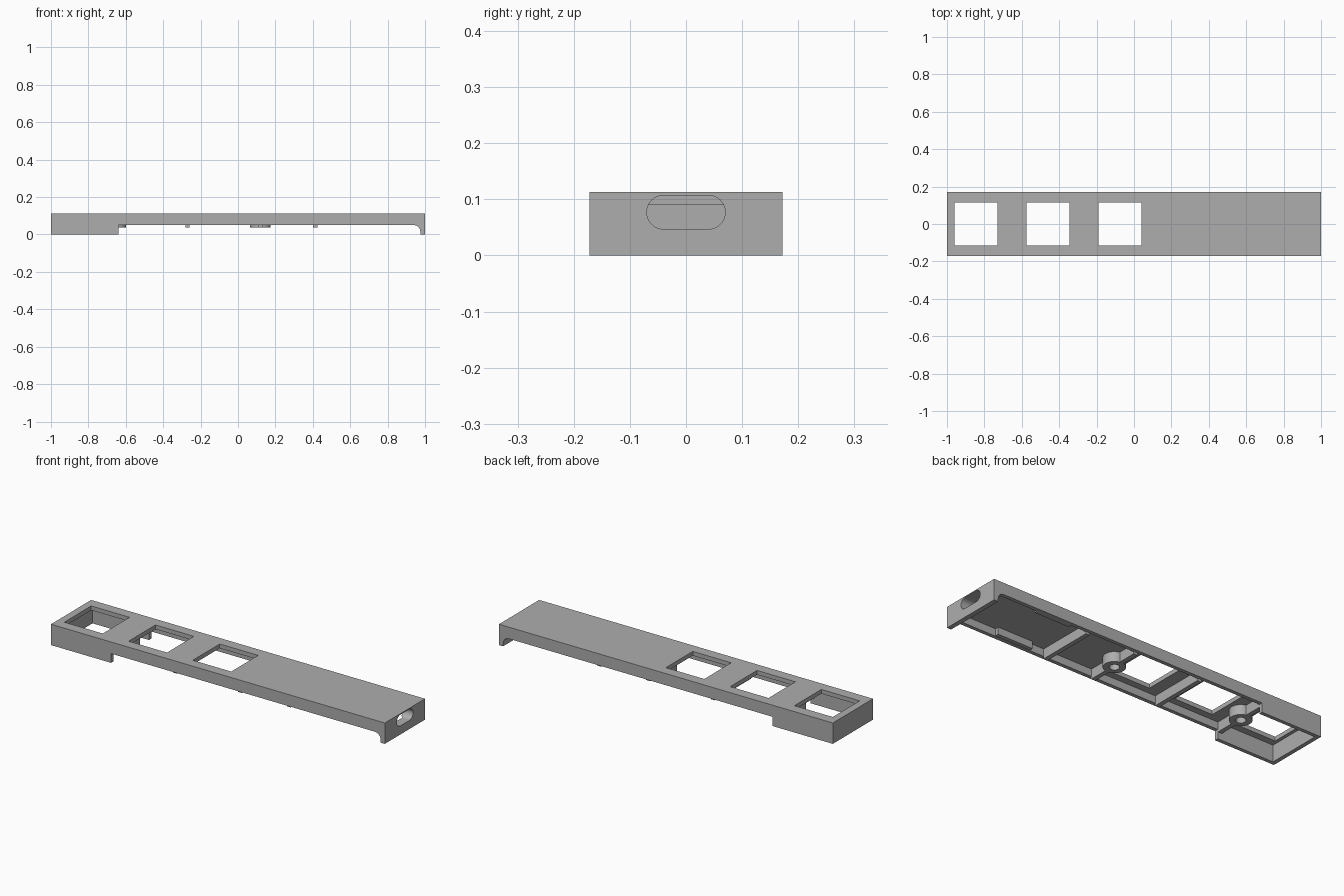
import bpy, bmesh, math
from mathutils import Vector

if "Cube" in bpy.data.objects:
    bpy.data.objects.remove(bpy.data.objects["Cube"])

GREY = bpy.data.materials.new("grey plastic")
GREY.diffuse_color = (0.42, 0.42, 0.42, 1)
GREY.use_nodes = True
GREY.node_tree.nodes["Principled BSDF"].inputs["Base Color"].default_value = GREY.diffuse_color

HALF_W, INNER_W = 0.172, 0.152      # outer and inner half width
TOP, CEILING = 0.113, 0.09          # plate top and underside
RIB_Z = 0.037                       # bottom of ribs and bosses


def extrude(name, points, direction):
    """Closed prism from a planar loop of points."""
    bm = bmesh.new()
    face = bm.faces.new([bm.verts.new(p) for p in points])
    res = bmesh.ops.extrude_face_region(bm, geom=[face])
    moved = [v for v in res["geom"] if isinstance(v, bmesh.types.BMVert)]
    bmesh.ops.translate(bm, vec=Vector(direction), verts=moved)
    bmesh.ops.recalc_face_normals(bm, faces=bm.faces)
    mesh = bpy.data.meshes.new(name)
    bm.to_mesh(mesh)
    bm.free()
    ob = bpy.data.objects.new(name, mesh)
    ob.data.materials.append(GREY)
    bpy.context.collection.objects.link(ob)
    return ob


def box(name, x0, x1, y0, y1, z0, z1):
    pts = [(x0, y0, z0), (x1, y0, z0), (x1, y1, z0), (x0, y1, z0)]
    return extrude(name, pts, (0, 0, z1 - z0))


def cylinder(name, x, r, z0, z1, n=40):
    pts = [(x + r * math.cos(2 * math.pi * i / n),
            r * math.sin(2 * math.pi * i / n), z0) for i in range(n)]
    return extrude(name, pts, (0, 0, z1 - z0))


def cut(ob, cutter):
    mod = ob.modifiers.new("cut", "BOOLEAN")
    mod.operation, mod.solver, mod.object = "DIFFERENCE", "EXACT", cutter
    bpy.context.view_layer.objects.active = ob
    bpy.ops.object.modifier_apply(modifier=mod.name)
    bpy.data.objects.remove(cutter)


def smooth(ob):
    bpy.ops.object.select_all(action="DESELECT")
    ob.select_set(True)
    bpy.context.view_layer.objects.active = ob
    bpy.ops.object.shade_smooth_by_angle(angle=math.radians(25))


# Cover: side profile with a deep left end and a curved foot on the right
profile = [(-1, 0), (-0.64, 0), (-0.64, 0.05), (0.94, 0.05)]
cx, cz, r = 0.94, 0.015, 0.035
profile += [(cx + r * math.sin(a), cz + r * math.cos(a))
            for a in [math.radians(d) for d in range(15, 91, 15)]]
profile += [(0.975, 0), (1, 0), (1, TOP), (-1, TOP)]
cover = extrude("cover", [(x, -HALF_W, z) for x, z in profile], (0, 2 * HALF_W, 0))

# Hollow underside
cut(cover, box("cavity", -0.978, 0.94, -INNER_W, INNER_W, -0.1, CEILING))

# Square windows
for x in (-0.845, -0.46, -0.075):
    cut(cover, box("window", x - 0.115, x + 0.115, -0.115, 0.115, 0.06, 0.2))

# Rounded slot in the right end
slot = []
for side in (1, -1):
    for i in range(17):
        a = math.pi * i / 16 - math.pi / 2
        slot.append((0.935, side * (0.04 + 0.03 * math.cos(a)),
                     0.077 + side * 0.03 * math.sin(a)))
cut(cover, extrude("slot", slot, (0.1, 0, 0)))
smooth(cover)

# Cross ribs
for name, x in (("middle_rib", -0.27), ("right_rib", 0.413)):
    box(name, x - 0.012, x + 0.012, -INNER_W - 0.003, INNER_W + 0.003, RIB_Z, CEILING + 0.004)

# Screw bosses with a rib to each side wall
for name, x in (("left_boss", -0.653), ("right_boss", 0.12)):
    boss = cylinder(name, x, 0.055, RIB_Z, CEILING + 0.004)
    cut(boss, cylinder("bore", x, 0.025, 0, CEILING))
    smooth(boss)
    for side, tag in ((1, "back"), (-1, "front")):
        ys = sorted((side * 0.048, side * (INNER_W + 0.003)))
        box(f"{name}_{tag}_rib", x - 0.012, x + 0.012, ys[0], ys[1], RIB_Z, CEILING + 0.004)

# Locating tabs along the side walls
for side, tag in ((1, "back"), (-1, "front")):
    ys = sorted((side * 0.132, side * (INNER_W + 0.003)))
    box(f"{tag}_tab", 0.51, 0.72, ys[0], ys[1], 0.052, CEILING + 0.004)
